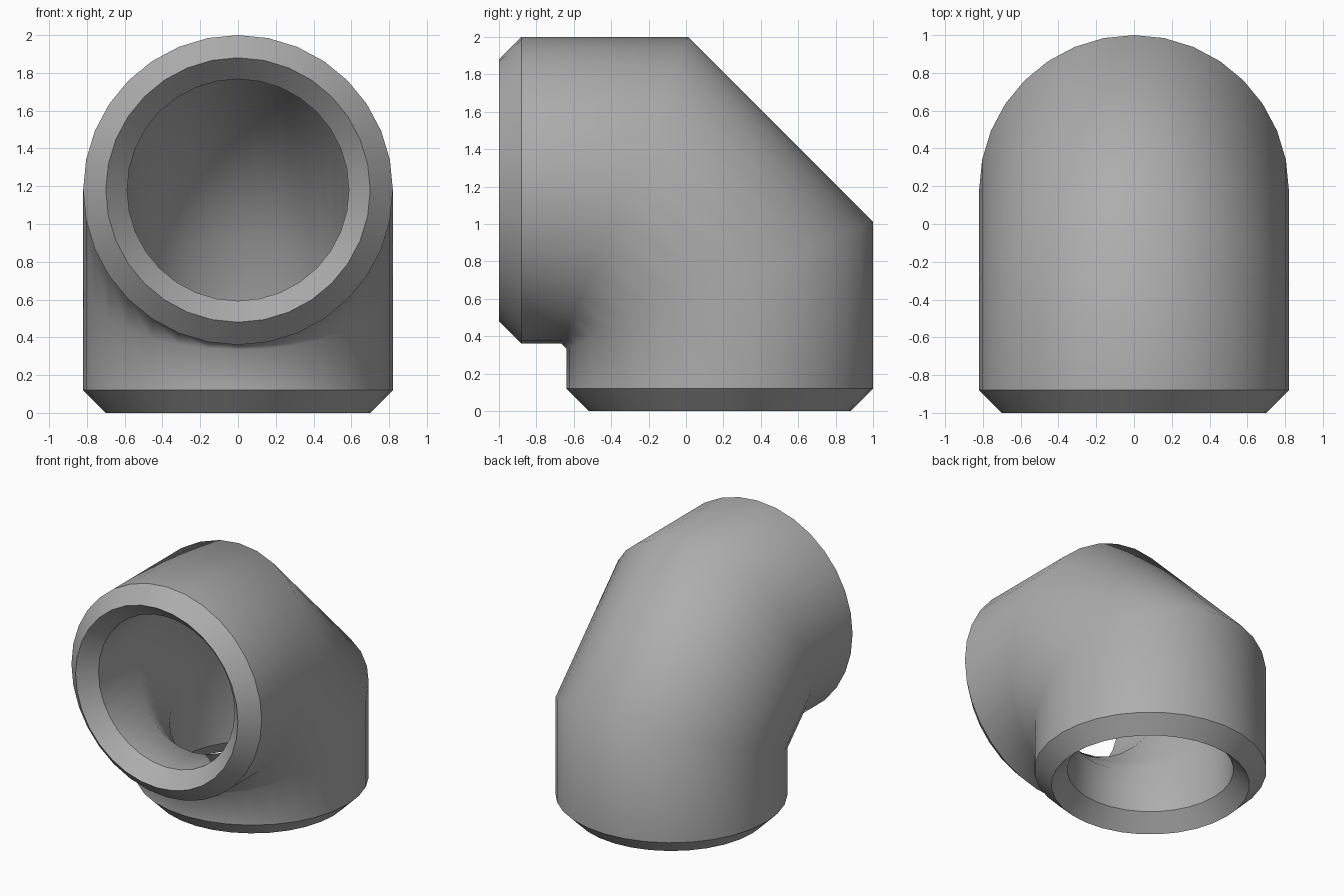
import bpy
import bmesh
from math import sin, cos, pi

cube = bpy.data.objects.get("Cube")
if cube:
    bpy.data.objects.remove(cube, do_unlink=True)

SIDES = 32
OUTER, LIP, BORE = 0.82, 0.70, 0.587
AXIS = 1.18
MITRE = 0.412

grey = bpy.data.materials.new("plain_grey")
grey.use_nodes = True
colour = (0.42, 0.42, 0.42, 1)
grey.diffuse_color = colour
grey.node_tree.nodes["Principled BSDF"].inputs["Base Color"].default_value = colour


def ring(bm, radius, y, lower):
    """Circle on the front arm, or its swapped twin on the lower arm; y None = mitre cut."""
    verts = []
    for i in range(SIDES):
        a = 2 * pi * i / SIDES
        z = AXIS + radius * sin(a)
        py = -0.665 + MITRE * (z - 0.36) if y is None else y
        co = (radius * cos(a), z - 1, py + 1) if lower else (radius * cos(a), py, z)
        verts.append(bm.verts.new(co))
    return verts


# Wall section of one arm: bore cut, bore mouth, lip, shoulder, outer cut
section = [(BORE, None), (BORE, -0.88), (LIP, -1), (OUTER, -0.88), (OUTER, None)]

bm = bmesh.new()
rings = [ring(bm, r, y, False) for r, y in section]
rings += [ring(bm, r, y, True) for r, y in reversed(section)]

# Skin the rings into one closed pipe wall
for k, a in enumerate(rings):
    b = rings[(k + 1) % len(rings)]
    for i in range(SIDES):
        j = (i + 1) % SIDES
        bm.faces.new((a[i], a[j], b[j], b[i])).smooth = True
bmesh.ops.recalc_face_normals(bm, faces=bm.faces)

# Keep the mouth, lip and shoulder edges crisp
for k in (1, 2, 3, 6, 7, 8):
    for i in range(SIDES):
        edge = bm.edges.get((rings[k][i], rings[k][(i + 1) % SIDES]))
        edge.smooth = False

mesh = bpy.data.meshes.new("elbow_pipe")
bm.to_mesh(mesh)
bm.free()
mesh.materials.append(grey)
elbow = bpy.data.objects.new("elbow_pipe", mesh)
bpy.context.collection.objects.link(elbow)
